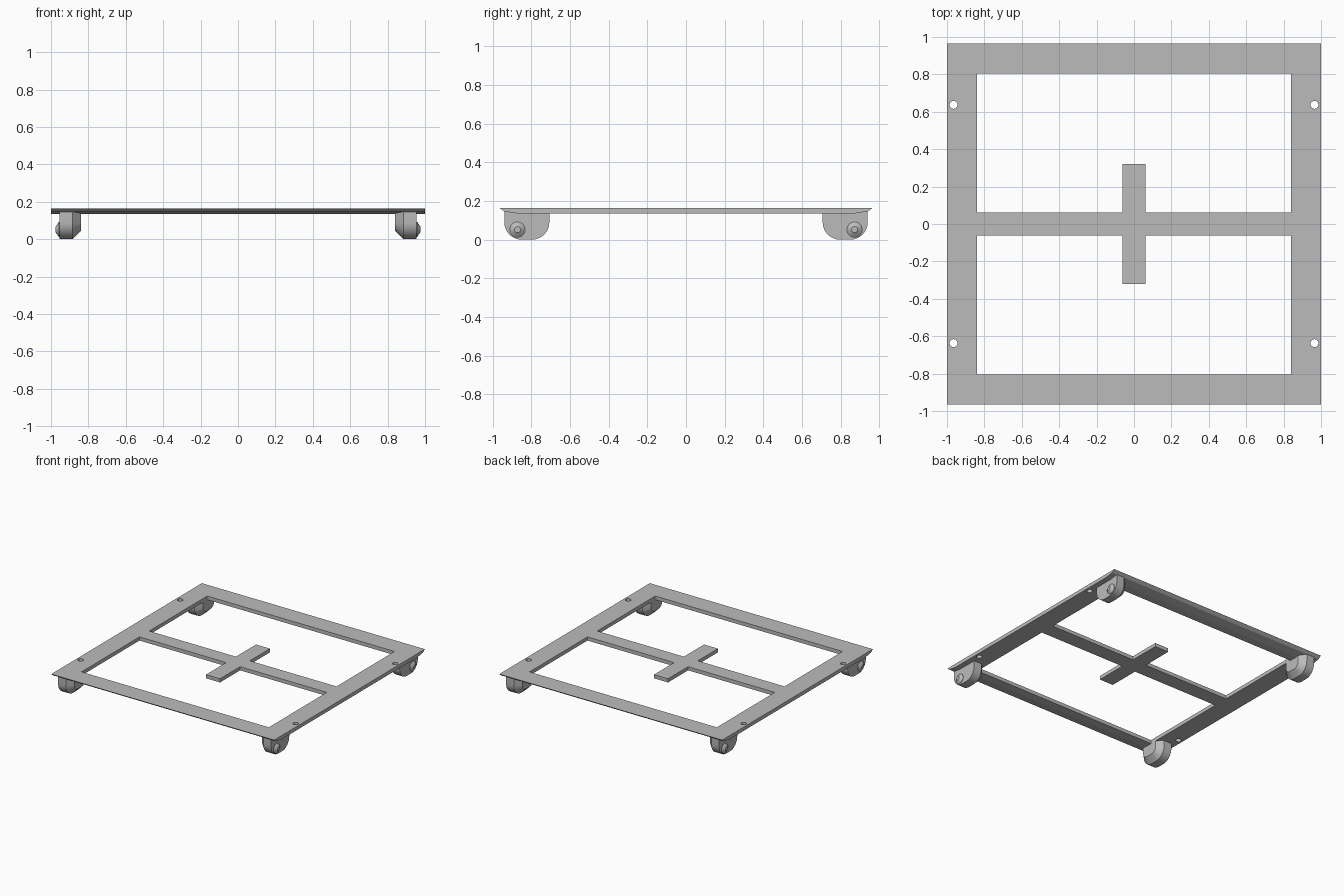
import bpy, bmesh
from math import sin, cos, pi, radians

cube = bpy.data.objects.get("Cube")
if cube:
    bpy.data.objects.remove(cube, do_unlink=True)

grey = bpy.data.materials.new("grey metal")
grey.use_nodes = True
colour = (0.5, 0.5, 0.5, 1)
grey.diffuse_color = colour
grey.node_tree.nodes["Principled BSDF"].inputs["Base Color"].default_value = colour


def loft(name, rings):
    """Join equal-length rings of points into a closed solid."""
    bm = bmesh.new()
    loops = [[bm.verts.new(p) for p in ring] for ring in rings]
    n = len(loops[0])
    for a, b in zip(loops, loops[1:]):
        for i in range(n):
            j = (i + 1) % n
            bm.faces.new((a[i], a[j], b[j], b[i]))
    bm.faces.new(loops[0][::-1])
    bm.faces.new(loops[-1])
    bmesh.ops.recalc_face_normals(bm, faces=bm.faces)
    mesh = bpy.data.meshes.new(name)
    bm.to_mesh(mesh)
    bm.free()
    mesh.materials.append(grey)
    ob = bpy.data.objects.new(name, mesh)
    bpy.context.collection.objects.link(ob)
    return ob


def circle(cx, cy, r, n=24):
    return [(cx + r * cos(2 * pi * i / n), cy + r * sin(2 * pi * i / n)) for i in range(n)]


def cut(target, cutters):
    """Subtract the cutters, then remove them."""
    for c in cutters:
        c.hide_render = True
        mod = target.modifiers.new("cut", "BOOLEAN")
        mod.operation, mod.solver, mod.object = "DIFFERENCE", "EXACT", c
    graph = bpy.context.evaluated_depsgraph_get()
    mesh = bpy.data.meshes.new_from_object(target.evaluated_get(graph))
    target.modifiers.clear()
    target.data = mesh
    for c in cutters:
        bpy.data.objects.remove(c, do_unlink=True)


# Frame plate: bevelled front and back edges, extruded across x
TOP, BOTTOM, KINK = 0.165, 0.135, 0.146
half = [(0.965, TOP), (0.94, KINK), (0.87, BOTTOM)]
profile = half + [(-y, z) for y, z in reversed(half)]
frame = loft("frame", [[(x, y, z) for y, z in profile] for x in (-1, 1)])

# Two openings that leave the cross bars, and four bolt holes
BAR, ARM, IN_X, IN_Y = 0.0625, 0.32, 0.84, 0.805
side = [(BAR, ARM), (BAR, BAR), (IN_X, BAR), (IN_X, IN_Y)]
opening = side + [(-x, y) for x, y in reversed(side)]
cutters = []
for s in (-1, 1):
    outlines = [[(x, s * y) for x, y in opening]]
    outlines += [circle(0.965 * t, 0.637 * s, 0.021) for t in (-1, 1)]
    cutters += [loft("cutter", [[(x, y, z) for x, y in o] for z in (0, 0.3)]) for o in outlines]
cut(frame, cutters)


# Feet: rounded lugs chamfered on the inner side, each with a tapered outer boss
def lug_outline(inset, near=0.707, far=0.94, r=0.09, steps=8):
    pts = [(far - inset, KINK)]
    for centre, start in ((far - r, 0), (near + r, pi / 2)):
        for i in range(steps + 1):
            a = start + pi / 2 * i / steps
            pts.append((centre + (r - inset) * cos(a), r - (r - inset) * sin(a)))
    return pts + [(near + inset, KINK)]


for sx, x_name in ((1, "left"), (-1, "right")):
    for sy, y_name in ((-1, "front"), (1, "back")):
        rings = [[(sx * x, sy * y, z) for y, z in lug_outline(inset)]
                 for x, inset in ((0.955, 0), (0.885, 0), (0.84, 0.045))]
        foot = loft(f"{y_name}_{x_name}_foot", rings)
        rings = [[(sx * x, sy * y, z) for y, z in circle(0.872, 0.052, r)]
                 for x, r in ((0.94, 0.04), (0.958, 0.04), (0.975, 0.016))]
        boss = loft(f"{y_name}_{x_name}_boss", rings)
        for ob in (foot, boss):
            bpy.ops.object.select_all(action="DESELECT")
            ob.select_set(True)
            bpy.context.view_layer.objects.active = ob
            bpy.ops.object.shade_smooth_by_angle(angle=radians(25))
